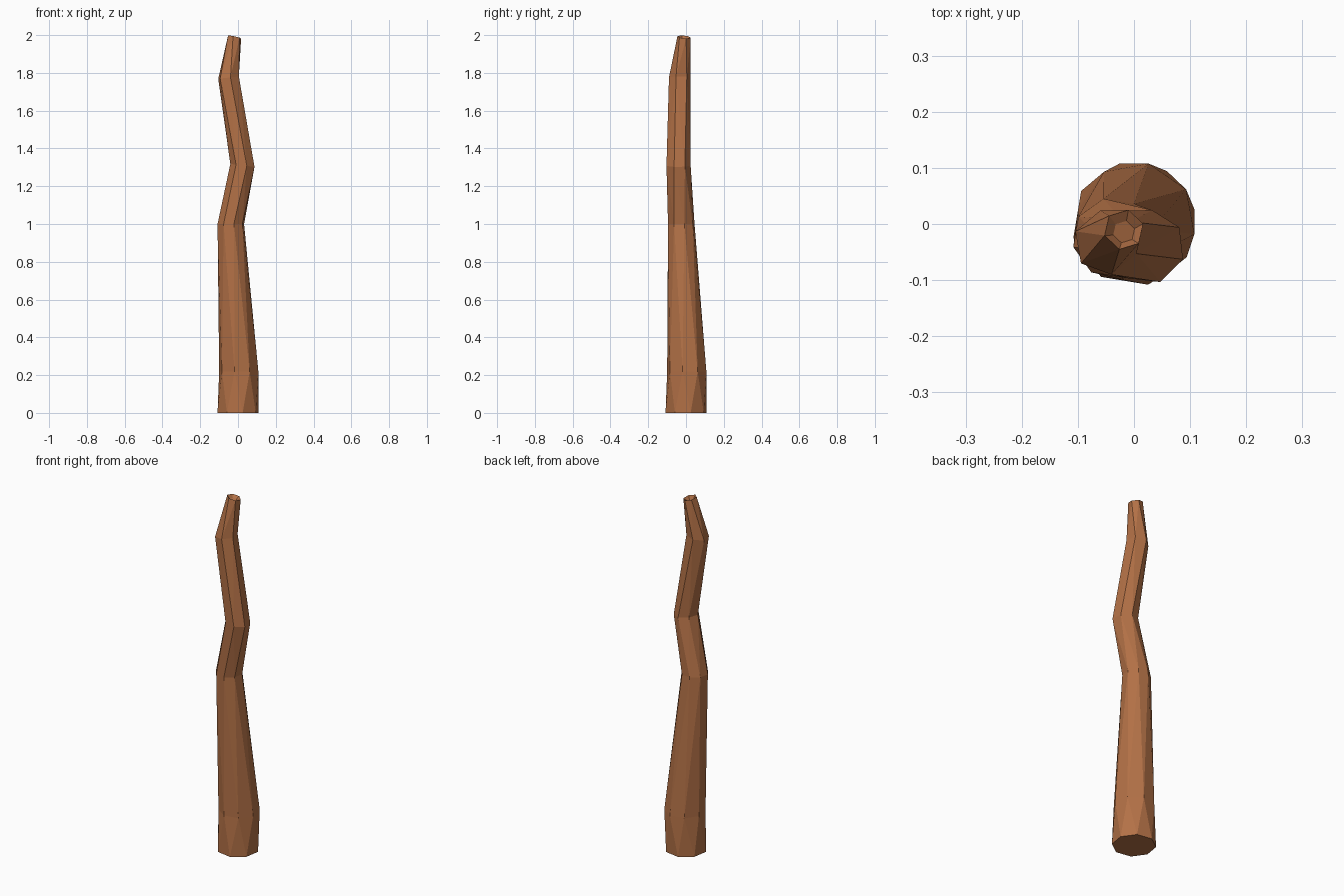
import bpy, bmesh, math

if "Cube" in bpy.data.objects:
    bpy.data.objects.remove(bpy.data.objects["Cube"])

bark = bpy.data.materials.new("brown_bark")
bark.diffuse_color = (0.45, 0.165, 0.062, 1)
bark.use_nodes = True
bark.node_tree.nodes["Principled BSDF"].inputs["Base Color"].default_value = bark.diffuse_color

# Cross-sections: centre x, y, z, radius, sides, first angle, tilt in x, tilt in y
SECTIONS = [
    (0.000, 0.000, 0.00, 0.111, 8, 13, 0, 0),
    (0.004, 0.004, 0.22, 0.106, 8, 33, 0, 0),
    (-0.038, -0.025, 1.00, 0.072, 8, 13, 0, 0),
    (0.025, -0.041, 1.31, 0.066, 7, 32, -0.12, 0),
    (-0.050, -0.033, 1.775, 0.058, 6, 220, 0.12, 0),
    (-0.018, -0.010, 1.99, 0.036, 6, 17, -0.22, -0.1),
]


def ring(bm, cx, cy, cz, r, n, start, tx, ty):
    verts = []
    for k in range(n):
        a = math.radians(start + 360 * k / n)
        dx, dy = r * math.cos(a), r * math.sin(a)
        verts.append(bm.verts.new((cx + dx, cy + dy, cz + tx * dx + ty * dy)))
    return verts


def bridge(bm, low, high):
    # Skin two cross-sections, leaving the inner caps open
    bmesh.ops.convex_hull(bm, input=low + high, use_existing_faces=False)
    caps = [f for f in bm.faces
            if all(v in low for v in f.verts) or all(v in high for v in f.verts)]
    bmesh.ops.delete(bm, geom=caps, context='FACES')


bm = bmesh.new()
rings = [ring(bm, *s) for s in SECTIONS]
for low, high in zip(rings, rings[1:]):
    bridge(bm, low, high)

# Flat foot
bm.faces.new(rings[0][::-1])

# Broken, hollowed tip
rim = rings[-1]
hollow = ring(bm, -0.018, -0.014, 1.972, 0.020, 6, 17, -0.3, 0.2)
for i in range(6):
    j = (i + 1) % 6
    bm.faces.new((rim[i], rim[j], hollow[j], hollow[i]))
bm.faces.new(hollow)

bmesh.ops.recalc_face_normals(bm, faces=bm.faces[:])
mesh = bpy.data.meshes.new("trunk")
bm.to_mesh(mesh)
bm.free()
mesh.materials.append(bark)
trunk = bpy.data.objects.new("crooked_trunk", mesh)
bpy.context.collection.objects.link(trunk)
